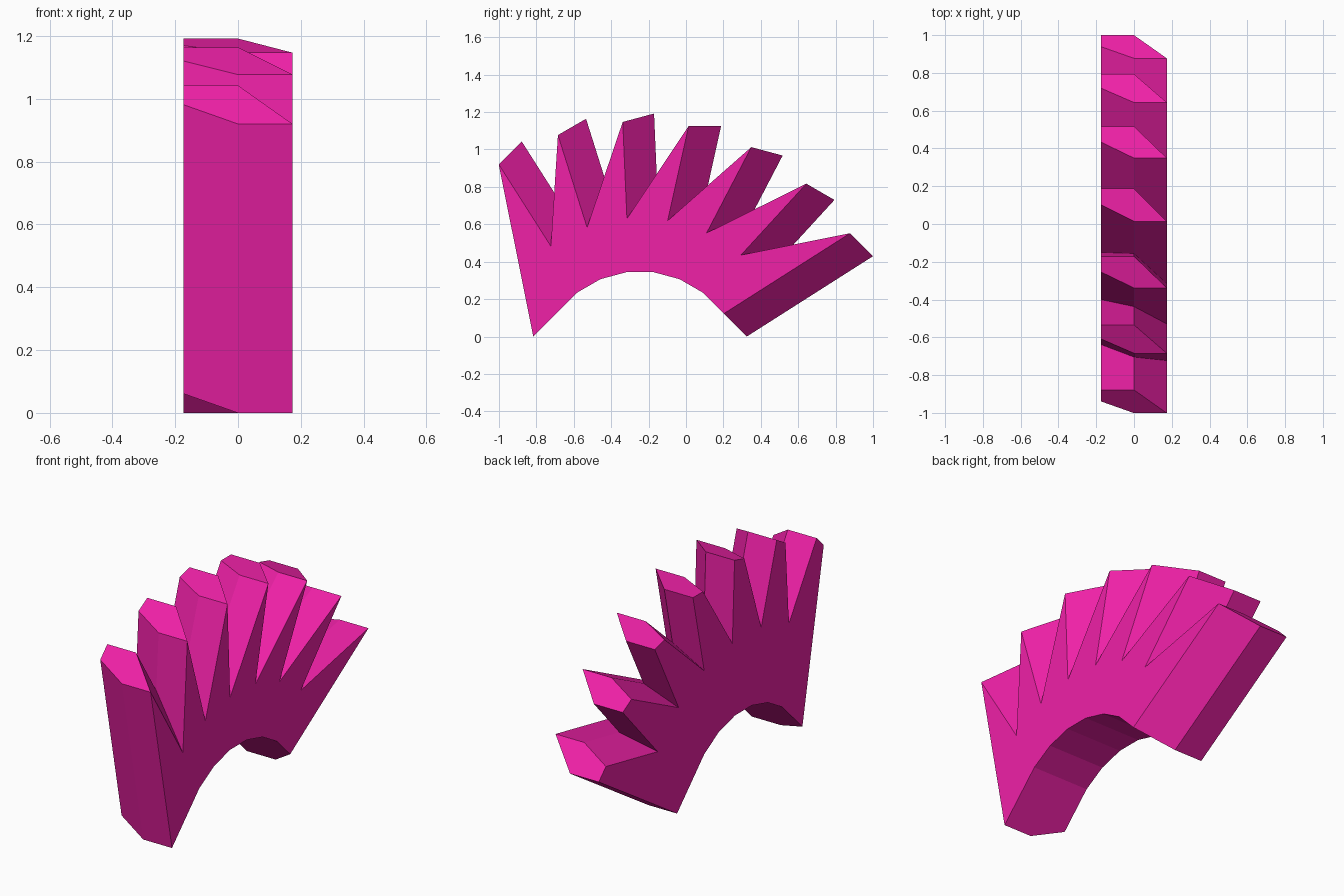
import bpy, bmesh, math
from mathutils import Matrix, Vector

if "Cube" in bpy.data.objects:
    bpy.data.objects.remove(bpy.data.objects["Cube"])

D = 0.1735                   # half thickness of the fan, also the taper unit
H_IN, H_OUT = 0.547, 1.328   # distance of tooth base and tip from the fan centre
CENTRE = Vector((0, -0.246, -0.203))
COUNT = 7

# tooth sections as (x, sideways) in units of D
BASE = [(1, -1.5), (1, 0.5), (0, 1.5), (-1, 1.5), (-1, -1), (0, -1.5)]
TIP = [(1, 1.5), (0, 2.5), (-1, 2.5), (-1, 2), (0, 1.5)]

mat = bpy.data.materials.new("magenta")
mat.diffuse_color = (0.87, 0.015, 0.39, 1)
mat.use_nodes = True
mat.node_tree.nodes["Principled BSDF"].inputs["Base Color"].default_value = mat.diffuse_color


def tooth(index):
    """One leaning, tapered tooth turned to its place in the fan."""
    bm = bmesh.new()
    for pts, h in ((BASE, H_IN), (TIP, H_OUT)):
        for x, u in pts:
            bm.verts.new((x * D, u * D, h))
    bmesh.ops.convex_hull(bm, input=bm.verts[:])
    bmesh.ops.dissolve_limit(bm, angle_limit=0.01, verts=bm.verts[:], edges=bm.edges[:])
    turn = math.radians(45 - 15 * index)
    bm.transform(Matrix.Translation(CENTRE) @ Matrix.Rotation(turn, 4, 'X'))
    bmesh.ops.recalc_face_normals(bm, faces=bm.faces[:])
    mesh = bpy.data.meshes.new("toothed_fan")
    bm.to_mesh(mesh)
    bm.free()
    mesh.materials.append(mat)
    ob = bpy.data.objects.new("toothed_fan", mesh)
    bpy.context.collection.objects.link(ob)
    return ob


# join all teeth into one solid arch
fan = tooth(0)
bpy.context.view_layer.objects.active = fan
for i in range(1, COUNT):
    part = tooth(i)
    mod = fan.modifiers.new("join", 'BOOLEAN')
    mod.operation, mod.solver, mod.object = 'UNION', 'EXACT', part
    bpy.ops.object.modifier_apply(modifier=mod.name)
    bpy.data.objects.remove(part, do_unlink=True)

# tidy coplanar pieces left by the joins
bm = bmesh.new()
bm.from_mesh(fan.data)
bmesh.ops.remove_doubles(bm, verts=bm.verts[:], dist=0.0005)
bmesh.ops.dissolve_limit(bm, angle_limit=0.01, verts=bm.verts[:], edges=bm.edges[:])
bm.to_mesh(fan.data)
bm.free()
